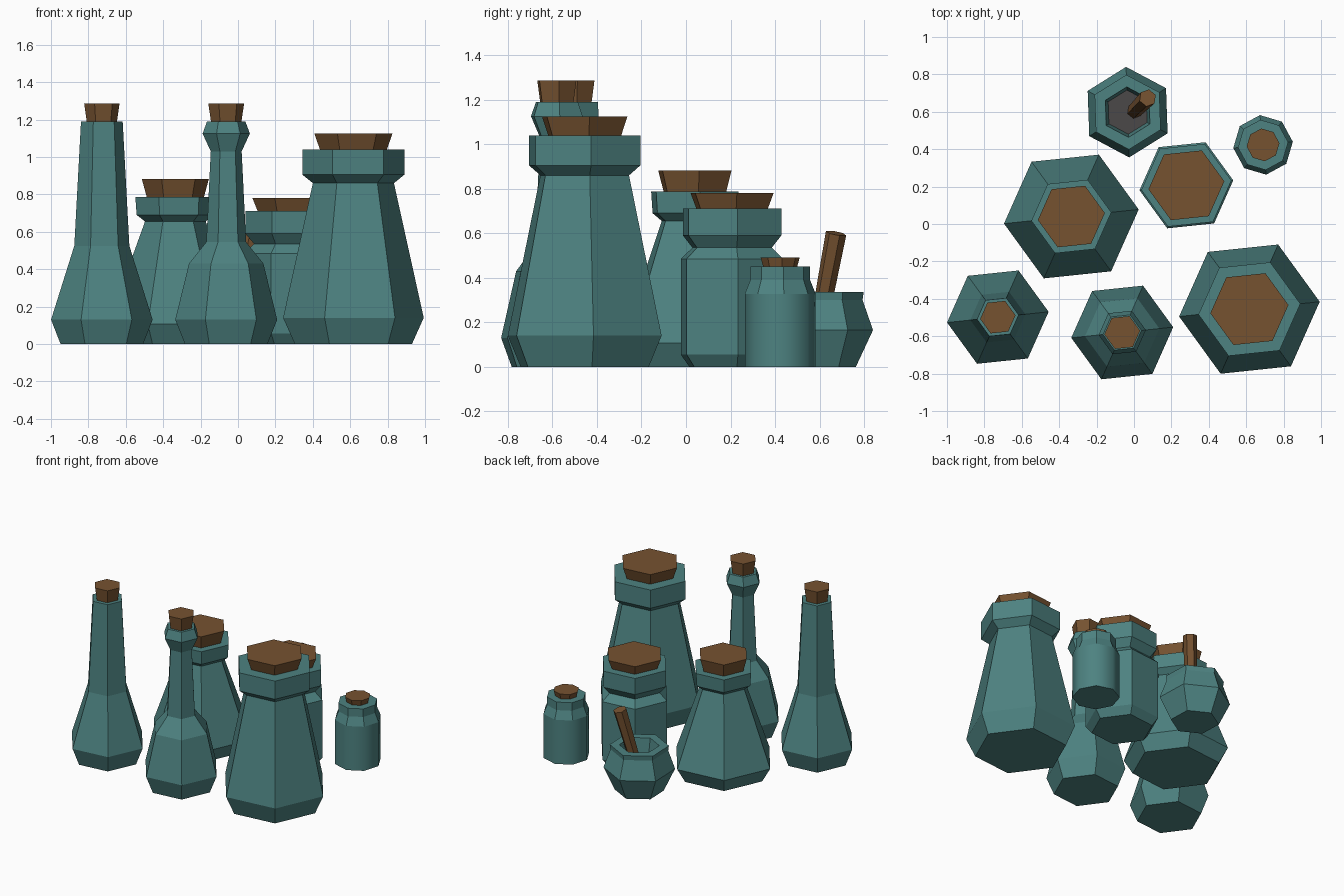
import bpy, bmesh, math
from mathutils import Vector

if "Cube" in bpy.data.objects:
    bpy.data.objects.remove(bpy.data.objects["Cube"])


def material(name, rgb):
    m = bpy.data.materials.new(name)
    m.diffuse_color = (*rgb, 1)
    m.use_nodes = True
    m.node_tree.nodes["Principled BSDF"].inputs["Base Color"].default_value = m.diffuse_color
    return m


GLASS = material("teal", (0.075, 0.225, 0.22))
CORK = material("cork", (0.18, 0.085, 0.03))
GREY = material("dark_grey", (0.07, 0.065, 0.065))
TURN = math.radians(6)


def lathe(name, centre, profile, mat, sides=6, turn=TURN, smooth_bands=(), floor_mat=None):
    """Stack rings of (radius, z) into a closed faceted solid."""
    bm = bmesh.new()
    rings = []
    for r, z in profile:
        rings.append([bm.verts.new((r * math.cos(turn + i * math.tau / sides),
                                    r * math.sin(turn + i * math.tau / sides), z))
                      for i in range(sides)])
    for k, (a, b) in enumerate(zip(rings, rings[1:])):
        for i in range(sides):
            j = (i + 1) % sides
            f = bm.faces.new((a[i], a[j], b[j], b[i]))
            f.smooth = k in smooth_bands
    bm.faces.new(rings[0][::-1])
    top = bm.faces.new(rings[-1])
    if floor_mat:
        top.material_index = 1
    me = bpy.data.meshes.new(name)
    bm.to_mesh(me)
    bm.free()
    me.materials.append(mat)
    if floor_mat:
        me.materials.append(floor_mat)
    ob = bpy.data.objects.new(name, me)
    ob.location = (*centre, 0)
    bpy.context.collection.objects.link(ob)
    return ob


def bottle(name, centre, profile, cork_r, cork_h, sides=6, **kw):
    """Bottle body plus a tapered cork sitting in its mouth."""
    lathe(name, centre, profile, GLASS, sides, **kw)
    z = profile[-1][1]
    lathe(name + "_cork", centre,
          [(cork_r * 0.84, z - 0.01), (cork_r, z + cork_h)], CORK, sides)


# Tall bottles
bottle("tall_bottle", (-0.728, -0.498),
       [(0.222, 0), (0.273, 0.13), (0.148, 0.525), (0.112, 1.19)], 0.095, 0.095)
bottle("ringed_bottle", (-0.063, -0.58),
       [(0.222, 0), (0.274, 0.13), (0.2, 0.43), (0.107, 0.545), (0.083, 1.03),
        (0.127, 1.125), (0.103, 1.19)], 0.096, 0.095)

# Wide flasks with collars
bottle("large_flask", (0.617, -0.455),
       [(0.315, 0), (0.378, 0.14), (0.218, 0.86), (0.274, 0.905), (0.274, 1.04)], 0.21, 0.085)
bottle("medium_flask", (-0.335, 0.04),
       [(0.3, 0), (0.362, 0.107), (0.163, 0.655), (0.208, 0.69), (0.215, 0.787)], 0.18, 0.095)

# Straight jar
bottle("jar", (0.28, 0.207),
       [(0.21, 0), (0.252, 0.055), (0.252, 0.485), (0.195, 0.535), (0.242, 0.59),
        (0.242, 0.71)], 0.204, 0.07)

# Small eight-sided vial
bottle("vial", (0.69, 0.423),
       [(0.16, 0), (0.16, 0.328), (0.135, 0.39), (0.135, 0.45)], 0.088, 0.04,
       sides=8, smooth_bands=(0,))

# Mortar bowl with hollow, grey floor
lathe("mortar", (-0.034, 0.598),
      [(0.165, 0), (0.242, 0.165), (0.195, 0.3), (0.2, 0.335), (0.135, 0.335),
       (0.118, 0.23)], GLASS, turn=math.radians(92), floor_mat=GREY)

# Leaning pestle
bottom, tip = Vector((0.002, 0.603, 0.225)), Vector((0.073, 0.674, 0.6))
axis = tip - bottom
pestle = lathe("pestle", (0, 0), [(0.04, 0), (0.047, axis.length)], CORK)
pestle.location = bottom
pestle.rotation_euler = axis.to_track_quat('Z', 'Y').to_euler()
